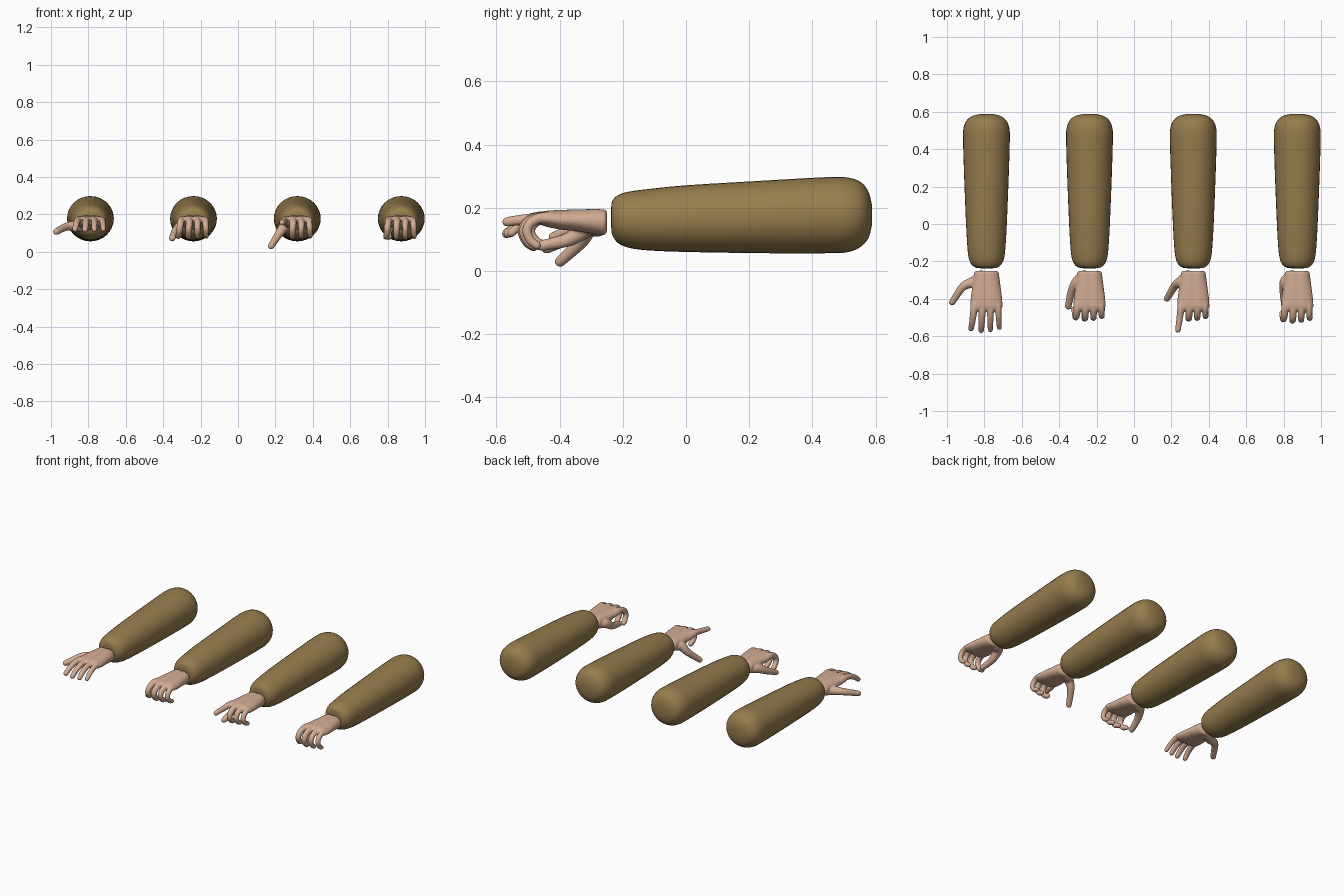
import bpy, bmesh, math
from mathutils import Vector

if "Cube" in bpy.data.objects:
    bpy.data.objects.remove(bpy.data.objects["Cube"])


def material(name, col):
    m = bpy.data.materials.new(name)
    m.diffuse_color = (*col, 1)
    m.use_nodes = True
    m.node_tree.nodes["Principled BSDF"].inputs["Base Color"].default_value = m.diffuse_color
    return m


SKIN = material("skin", (0.66, 0.42, 0.30))
CLOTH = material("olive sleeve", (0.31, 0.205, 0.075))


def loft(bm, rings, n):
    """Closed skin through elliptical rings: (centre, half axis u, half axis v)."""
    loops = []
    for c, u, v in rings:
        loops.append([bm.verts.new(c + u * math.cos(2 * math.pi * i / n) + v * math.sin(2 * math.pi * i / n))
                      for i in range(n)])
    for a, b in zip(loops, loops[1:]):
        for i in range(n):
            bm.faces.new((a[i], a[(i + 1) % n], b[(i + 1) % n], b[i]))
    bm.faces.new(loops[0][::-1])
    bm.faces.new(loops[-1])


def catmull(pts, steps=6):
    """Smooth path through the points, any dimension."""
    p = [Vector(q) for q in pts]
    p = [2 * p[0] - p[1]] + p + [2 * p[-1] - p[-2]]
    out = []
    for i in range(1, len(p) - 2):
        a, b, c, d = p[i - 1:i + 3]
        for s in range(steps):
            t = s / steps
            out.append(0.5 * (2 * b + (c - a) * t + (2 * a - 5 * b + 4 * c - d) * t * t
                              + (3 * b - a - 3 * c + d) * t ** 3))
    return out + [p[-2]]


def tube(bm, pts):
    """Finger: round tube along x, y, z, radius points with dome ends."""
    path = catmull(pts)
    rings = []

    def ring(c, t, r):
        u = Vector((1, 0, 0))
        u = (u - t * u.dot(t)).normalized()
        rings.append((c, u * r, t.cross(u) * r))
    last = len(path) - 1
    for i, q in enumerate(path):
        t = (path[min(i + 1, last)].xyz - path[max(i - 1, 0)].xyz).normalized()
        r = q.w
        if i == 0:
            for a in (80, 50, 25):
                ring(q.xyz - t * r * math.sin(math.radians(a)), t, r * math.cos(math.radians(a)))
        ring(q.xyz, t, r)
        if i == last:
            for a in (25, 50, 68, 82):
                ring(q.xyz + t * r * math.sin(math.radians(a)), t, r * math.cos(math.radians(a)))
    loft(bm, rings, 14)


def finish(bm, name, mat, x):
    bmesh.ops.recalc_face_normals(bm, faces=bm.faces)
    for f in bm.faces:
        f.smooth = True
    me = bpy.data.meshes.new(name)
    bm.to_mesh(me)
    bm.free()
    me.materials.append(mat)
    ob = bpy.data.objects.new(name, me)
    ob.location.x = x
    bpy.context.collection.objects.link(ob)
    return ob


# finger shapes: (forward, down) offsets from the knuckle
SHAPES = {
    "open": [(0, 0), (0.045, 0.008), (0.085, 0.028), (0.115, 0.052)],
    "curl": [(0, 0), (0.040, 0.020), (0.052, 0.050), (0.032, 0.080), (0.008, 0.090)],
    "hook": [(0, 0), (0.045, 0.014), (0.063, 0.045), (0.050, 0.078), (0.030, 0.093)],
    "point": [(0, 0), (0.045, 0.006), (0.085, 0.010), (0.122, 0.015)],
}
# knuckles: x, y, spread, length factor, radius
KNUCKLES = [(-0.066, -0.448, -0.016, 0.97, 0.0185), (-0.022, -0.453, -0.006, 1.0, 0.0185),
            (0.021, -0.450, 0.000, 0.99, 0.0175), (0.063, -0.443, 0.006, 0.96, 0.0165)]
# poses: finger shapes and thumb joints
POSES = {
    "open": (["open"] * 4, [(-0.125, -0.335, 0.135), (-0.183, -0.418, 0.107)]),
    "loose_fist": (["curl"] * 4, [(-0.095, -0.360, 0.110), (-0.114, -0.440, 0.072)]),
    "pointing": (["point", "curl", "curl", "curl"], [(-0.098, -0.330, 0.095), (-0.140, -0.398, 0.030)]),
    "gripping": (["hook"] * 4, [(-0.072, -0.370, 0.100), (-0.066, -0.455, 0.080)]),
}
# palm stations: y, half width, centre z, half height
PALM = [(-0.250, 0.052, 0.155, 0.032), (-0.257, 0.064, 0.154, 0.041), (-0.285, 0.068, 0.156, 0.040),
        (-0.340, 0.075, 0.160, 0.035), (-0.400, 0.083, 0.162, 0.031), (-0.440, 0.085, 0.165, 0.026),
        (-0.458, 0.078, 0.165, 0.020), (-0.465, 0.066, 0.165, 0.010)]
# sleeve stations: y, bottom z, top z, half width
SLEEVE = [(-0.237, 0.140, 0.200, 0.030), (-0.233, 0.113, 0.222, 0.058), (-0.215, 0.088, 0.240, 0.081),
          (-0.180, 0.073, 0.251, 0.095), (-0.120, 0.065, 0.259, 0.102), (0.0, 0.060, 0.271, 0.109),
          (0.25, 0.056, 0.286, 0.119), (0.45, 0.056, 0.297, 0.125), (0.515, 0.060, 0.295, 0.122),
          (0.555, 0.078, 0.280, 0.105), (0.578, 0.105, 0.250, 0.075), (0.588, 0.142, 0.212, 0.035)]


def build_hand(pose, x):
    bm = bmesh.new()
    # palm, slightly squared in section by two overlapping lobes
    for side in (-1, 1):
        loft(bm, [(Vector((side * w * 0.28, y, z)), Vector((w * 0.74, 0, 0)), Vector((0, 0, h)))
                  for y, w, z, h in PALM], 28)
    shapes, thumb = POSES[pose]
    # four fingers
    for shape, (kx, ky, spread, length, r) in zip(shapes, KNUCKLES):
        joints = SHAPES[shape]
        n = len(joints) - 1
        pts = [(kx * 0.9, ky + 0.05, 0.165, r * 1.05)]
        for i, (f, d) in enumerate(joints):
            pts.append((kx + spread * i / n, ky - f * length, 0.170 - d * length, r * (1.05 - 0.22 * i / n)))
        tube(bm, pts)
    # thumb with its fleshy base
    tube(bm, [(-0.030, -0.278, 0.138, 0.030), (-0.064, -0.308, 0.138, 0.030),
              (*thumb[0], 0.0225), (*thumb[1], 0.0175)])
    ob = finish(bm, pose + "_hand", SKIN, x)
    # fuse the pieces and soften the joins
    re = ob.modifiers.new("fuse", 'REMESH')
    re.mode = 'VOXEL'
    re.voxel_size = 0.0045
    re.use_smooth_shade = True
    sm = ob.modifiers.new("soften", 'SMOOTH')
    sm.factor = 0.5
    sm.iterations = 5


def build_sleeve(name, x):
    bm = bmesh.new()
    path = catmull([s for s in SLEEVE], 3)
    loft(bm, [(Vector((0, y, (lo + hi) / 2)), Vector((w, 0, 0)), Vector((0, 0, (hi - lo) / 2)))
              for y, lo, hi, w in path], 32)
    finish(bm, name + "_sleeve", CLOTH, x)


# four forearms in a row, each with its own hand pose
for pose, x in zip(POSES, (-0.789, -0.238, 0.317, 0.873)):
    build_sleeve(pose, x)
    build_hand(pose, x)
